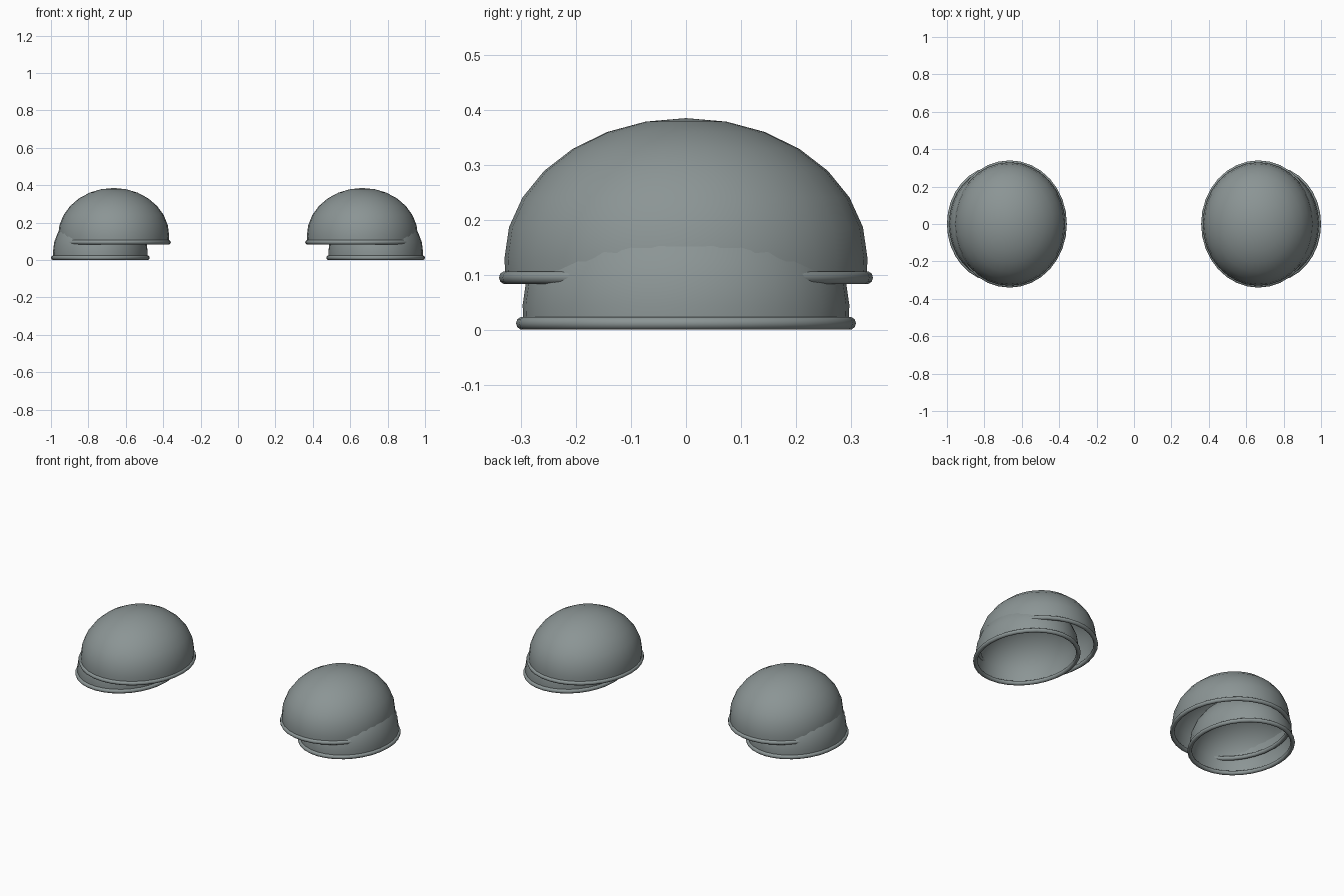
import bpy, bmesh, math

if "Cube" in bpy.data.objects:
    bpy.data.objects.remove(bpy.data.objects["Cube"])

SEG = 32      # sides around each dome
RINGS = 7     # rings from widest line to crown
TUBE = 0.012  # rim thickness (radius)

grey = bpy.data.materials.new("slate_grey")
grey.diffuse_color = (0.26, 0.30, 0.30, 1)
grey.use_nodes = True
grey.node_tree.nodes["Principled BSDF"].inputs["Base Color"].default_value = grey.diffuse_color


def ring(bm, cx, rx, ry, z):
    return [bm.verts.new((cx + rx * math.cos(2 * math.pi * i / SEG),
                          ry * math.sin(2 * math.pi * i / SEG), z)) for i in range(SEG)]


def bridge(bm, a, b):
    for i in range(SEG):
        j = (i + 1) % SEG
        bm.faces.new((a[i], a[j], b[j], b[i]))


def finish(bm, name):
    bmesh.ops.recalc_face_normals(bm, faces=bm.faces)
    me = bpy.data.meshes.new(name)
    bm.to_mesh(me)
    bm.free()
    me.materials.append(grey)
    ob = bpy.data.objects.new(name, me)
    bpy.context.collection.objects.link(ob)
    bpy.ops.object.select_all(action='DESELECT')
    ob.select_set(True)
    bpy.context.view_layer.objects.active = ob
    bpy.ops.object.shade_smooth_by_angle(angle=math.radians(40))


def dome(name, cx, rx, ry, base, mid, top):
    """Open thin shell: short skirt from base to mid, half ellipsoid above."""
    bm = bmesh.new()
    prev = ring(bm, cx, rx * 0.995, ry * 0.995, base)
    for k in range(RINGS):
        t = math.pi / 2 * k / RINGS
        cur = ring(bm, cx, rx * math.cos(t), ry * math.cos(t), mid + (top - mid) * math.sin(t))
        bridge(bm, prev, cur)
        prev = cur
    crown = bm.verts.new((cx, 0, top))
    for i in range(SEG):
        bm.faces.new((prev[i], prev[(i + 1) % SEG], crown))
    finish(bm, name)


def rim(name, cx, rx, ry, z):
    """Round bead following an oval."""
    bm = bmesh.new()
    n = 10
    loops = []
    for k in range(n):
        a = 2 * math.pi * k / n
        d = TUBE * math.cos(a)
        loops.append(ring(bm, cx, rx + d, ry + d, z + TUBE * math.sin(a)))
    for k in range(n):
        bridge(bm, loops[k], loops[(k + 1) % n])
    finish(bm, name)


# Each side: a raised inner lid overlapping a lower outer lid
for side, s in (("left", -1), ("right", 1)):
    dome(side + "_upper_lid", s * 0.665, 0.297, 0.33, 0.095, 0.13, 0.385)
    rim(side + "_upper_lid_rim", s * 0.665, 0.294, 0.328, 0.095)
    dome(side + "_lower_lid", s * 0.736, 0.253, 0.297, 0.012, 0.045, 0.275)
    rim(side + "_lower_lid_rim", s * 0.736, 0.252, 0.297, 0.012)
